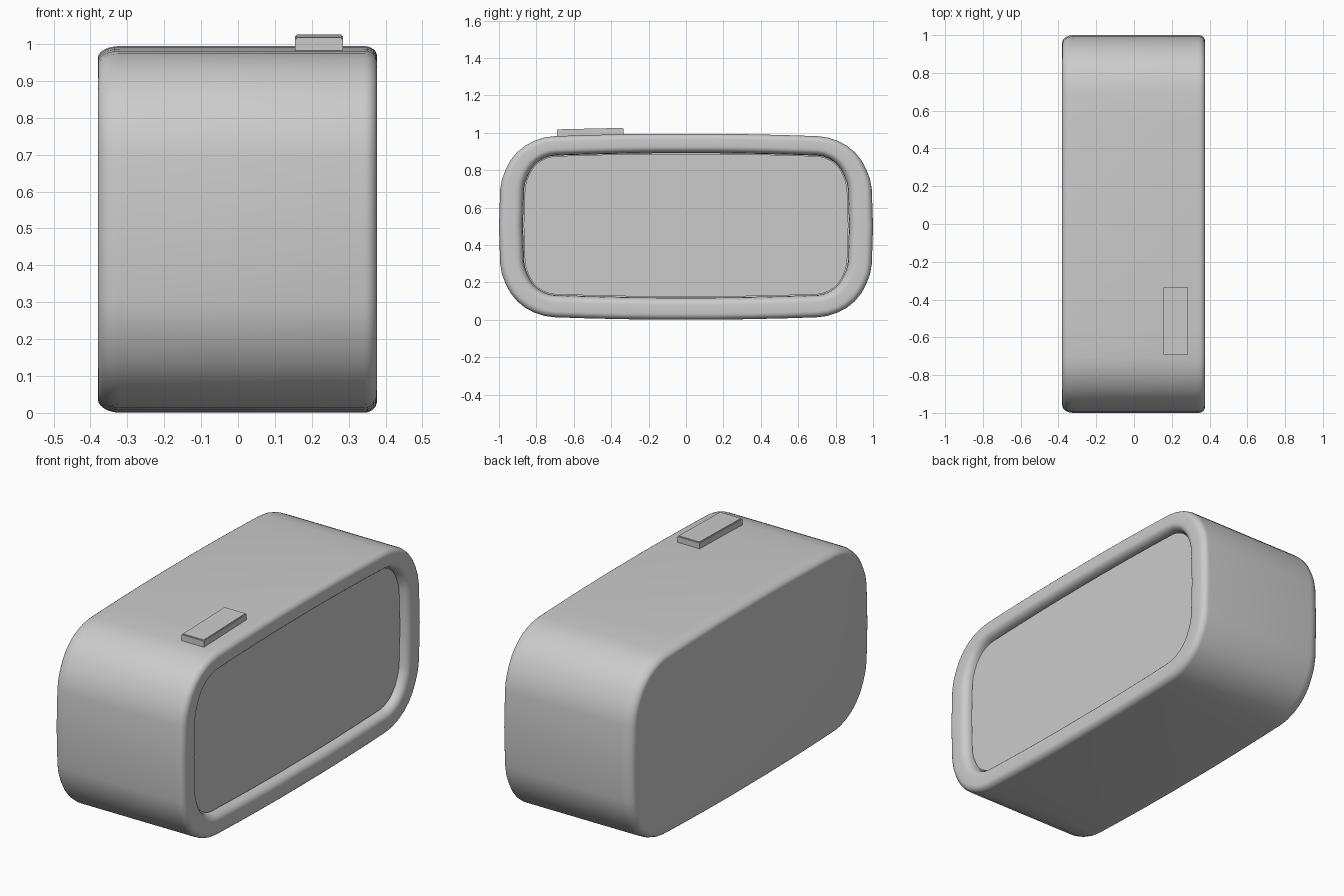
import bpy, bmesh
from math import cos, sin, pi, radians

if "Cube" in bpy.data.objects:
    bpy.data.objects.remove(bpy.data.objects["Cube"])

CZ = 0.4975


def outline(inset):
    """Softly bulged rounded rectangle in the YZ plane, shrunk by inset."""
    pts = []
    r, cy, cz, n = 0.28, 0.705, 0.2, 8
    for sy, sz, flip in ((1, 1, 0), (-1, 1, 1), (-1, -1, 0), (1, -1, 1)):
        base = []
        for i in range(n + 1):
            a = pi / 2 * i / n
            base.append((cy + r * cos(a), cz + r * sin(a), cos(a), sin(a)))
        base = [(0.985, 0.0, 1, 0)] + base
        base += [(y, 0.48, 0, 1) for y in (0.55, 0.35, 0.15)]
        if flip:
            base.reverse()
        for y, z, ny, nz in base:
            if z == 0.0 and flip:
                continue
            by = 0.015 * max(0, 1 - (z / 0.3) ** 2)
            bz = 0.0175 * max(0, 1 - (y / 0.8) ** 2)
            pts.append((sy * (y + by - inset * ny),
                        CZ + sz * (z + bz - 0.87 * inset * nz) + 0.06 * inset))
    return pts


def loft(name, profile, cap_start, cap_end):
    """Skin rings of the outline along (x, inset) stations."""
    bm = bmesh.new()
    rings = [[bm.verts.new((x, y, z)) for y, z in outline(d)] for x, d in profile]
    for a, b in zip(rings, rings[1:]):
        k = len(a)
        for i in range(k):
            j = (i + 1) % k
            bm.faces.new((a[i], a[j], b[j], b[i]))
    if cap_start:
        bm.faces.new(rings[0][::-1])
    if cap_end:
        bm.faces.new(rings[-1])
    return finish(name, bm)


def finish(name, bm):
    me = bpy.data.meshes.new(name)
    bm.to_mesh(me)
    bm.free()
    ob = bpy.data.objects.new(name, me)
    bpy.context.collection.objects.link(ob)
    bpy.context.view_layer.objects.active = ob
    ob.select_set(True)
    bpy.ops.object.shade_smooth_by_angle(angle=radians(35))
    ob.select_set(False)
    return ob


def arc(cx, cd, rx, rd, a0, a1, n=6):
    angs = [radians(a0 + (a1 - a0) * i / n) for i in range(n + 1)]
    return [(cx + rx * cos(a), cd - rd * sin(a)) for a in angs]


# Casing: rounded back edge, long side wall, rolled front rim
profile = arc(-0.32, 0.04, 0.06, 0.04, 180, 90)
profile += arc(0.342, 0.035, 0.035, 0.035, 90, 0)
profile += arc(0.335, 0.085, 0.042, 0.04, 0, -90)[0:]
profile += [(0.325, 0.128)]
loft("casing", profile, True, False)

# Recessed front panel
loft("front_panel", [(0.30, 0.132), (0.337, 0.132)], True, True)

# Button on top, tilted with the curved surface
bm = bmesh.new()
bmesh.ops.create_cube(bm, size=1)
for v in bm.verts:
    x, y, s = v.co
    v.co = (0.22 + 0.13 * x, -0.5125 + 0.355 * y,
            (1.022 if s > 0 else 0.975) + 0.008 * y)
bmesh.ops.bevel(bm, geom=[e for e in bm.edges if all(v.co.z > 1 for v in e.verts)],
                offset=0.004, segments=2, affect='EDGES')
finish("top_button", bm)
